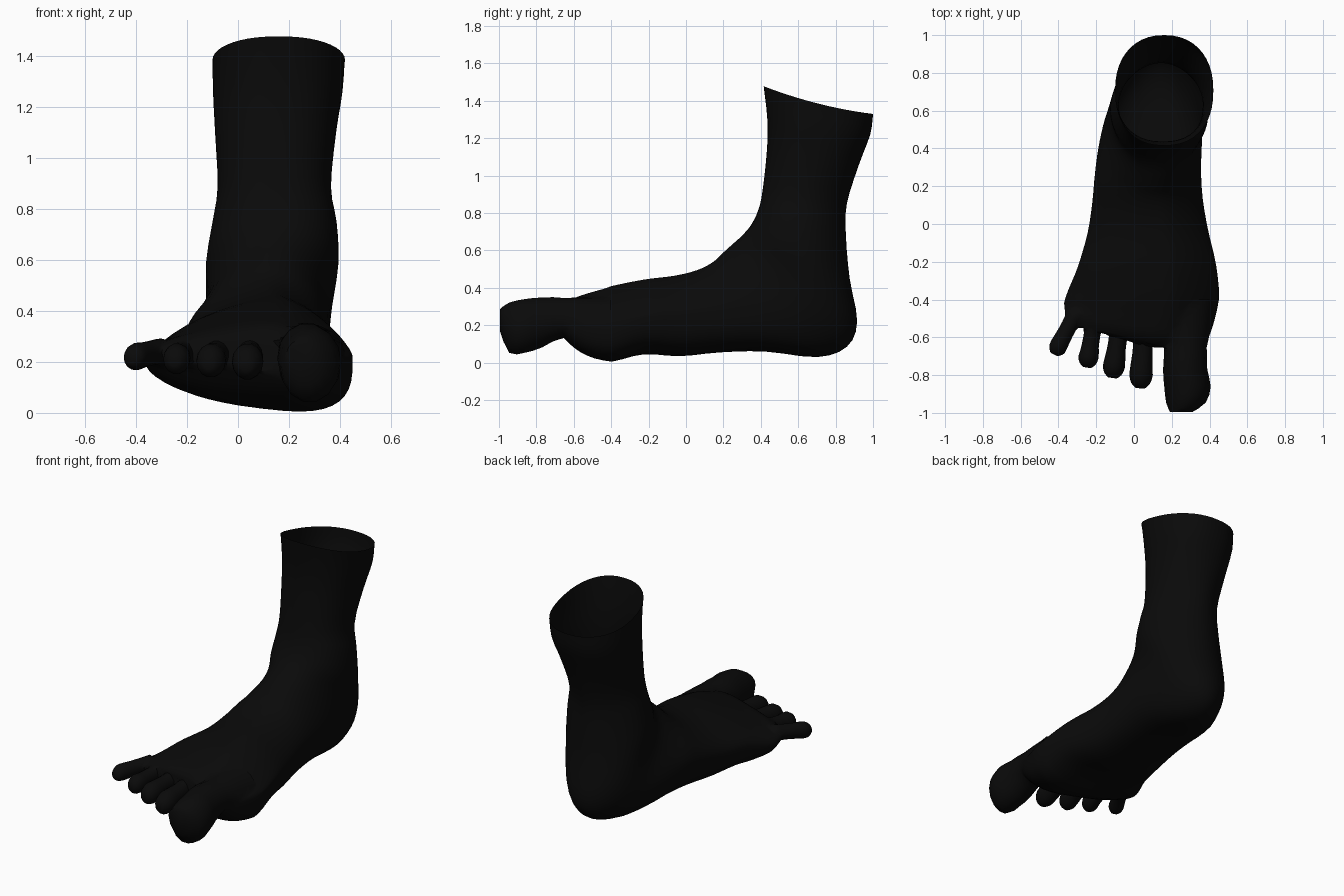
import bpy, bmesh
from math import sin, cos, pi, copysign
from mathutils import Vector

if "Cube" in bpy.data.objects:
    bpy.data.objects.remove(bpy.data.objects["Cube"])

SKIN = bpy.data.materials.new("near_black")
SKIN.diffuse_color = (0.003, 0.003, 0.003, 1)
SKIN.use_nodes = True
SKIN.node_tree.nodes["Principled BSDF"].inputs["Base Color"].default_value = SKIN.diffuse_color


def loft(name, rings):
    """Skin a list of closed rings, cap both ends and return the object."""
    bm = bmesh.new()
    loops = [[bm.verts.new(p) for p in ring] for ring in rings]
    n = len(loops[0])
    for a, b in zip(loops, loops[1:]):
        for i in range(n):
            j = (i + 1) % n
            bm.faces.new((a[i], a[j], b[j], b[i]))
    bm.faces.new(loops[0])
    bm.faces.new(loops[-1])
    bmesh.ops.recalc_face_normals(bm, faces=bm.faces)
    mesh = bpy.data.meshes.new(name)
    bm.to_mesh(mesh)
    bm.free()
    mesh.materials.append(SKIN)
    obj = bpy.data.objects.new(name, mesh)
    bpy.context.collection.objects.link(obj)
    return obj


def catmull(rows, steps):
    """Smoothly interpolate rows of section parameters."""
    out = []
    for i in range(len(rows) - 1):
        quad = [rows[max(i - 1, 0)], rows[i], rows[i + 1], rows[min(i + 2, len(rows) - 1)]]
        for k in range(steps):
            t = k / steps
            out.append([0.5 * (2 * b + (c - a) * t + (2 * a - 5 * b + 4 * c - d) * t ** 2
                               + (3 * b - a - 3 * c + d) * t ** 3) for a, b, c, d in zip(*quad)])
    return out + [list(rows[-1])]


def power(v, e):
    return copysign(abs(v) ** e, v)


def clamp(v):
    return max(0, min(1, v))


def section(row, n=44):
    """Rounded slice between a front/top and a back/bottom point.
    A shifted ridge makes the top peakier and the sole flatter."""
    ay, az, by, bz, xl, xr, skew, slant = row
    peak = clamp(skew / 0.08)
    heel = clamp((by - 0.5) / 0.3) * clamp((1.2 - bz) / 0.3)
    ring = []
    for i in range(n):
        a = 2 * pi * i / n
        e = 0.87 + 0.25 * peak if cos(a) > 0 else 0.9 - 0.15 * peak + 0.2 * heel
        c, s = power(cos(a), e), power(sin(a), e)
        shift = skew if c > 0 else skew * 0.3
        x = (xl + xr) / 2 + s * (xr - xl) / 2 + shift * c * c
        y = (ay + by) / 2 + c * (ay - by) / 2 - slant * (min(x, 0.2) - 0.03)
        z = (az + bz) / 2 + c * (az - bz) / 2
        if c < 0:      # sole drops toward the ball of the big toe
            z += min(slant, 0.1) * 1.2 * c * (x - 0.05)
        elif s > 0:    # inner instep slopes away below the ridge
            z -= 0.13 * clamp(skew / 0.14) * c * s
        ring.append((x, y, z))
    return ring


# Leg and foot: front y, z, back y, z, left x, right x, ridge shift, slant
SECTIONS = [
    (.415, 1.48, 1.0, 1.33, -.10, .42, 0, 0),
    (.435, 1.30, .985, 1.22, -.098, .41, 0, 0),
    (.433, 1.14, .925, 1.06, -.09, .385, 0, 0),
    (.41, .925, .86, .85, -.08, .365, 0, 0),
    (.388, .82, .855, .68, -.10, .387, .005, 0),
    (.347, .735, .875, .45, -.125, .395, .015, 0),
    (.295, .675, .915, .22, -.125, .372, .025, 0),
    (.245, .63, .86, .085, -.14, .362, .03, 0),
    (.19, .58, .70, .03, -.175, .36, .04, 0),
    (.14, .535, .42, .06, -.205, .355, .06, 0),
    (.06, .495, .18, .055, -.22, .365, .075, 0),
    (-.06, .465, -.03, .035, -.245, .395, .09, 0),
    (-.22, .445, -.22, .045, -.295, .435, .12, 0),
    (-.38, .41, -.38, .022, -.345, .45, .14, .10),
    (-.50, .375, -.50, .05, -.37, .42, .14, .20),
    (-.58, .345, -.585, .115, -.365, .385, .12, .25),
    (-.625, .30, -.63, .17, -.34, .35, .06, .25),
]
foot = loft("foot", [section(r) for r in catmull(SECTIONS, 3)])


def toe_ring(c, rx, rz, across, n=14):
    return [c + across * (rx * cos(2 * pi * i / n)) + Vector((0, 0, rz * sin(2 * pi * i / n)))
            for i in range(n)]


# Big toe: centre x, y, z, half width, half height
BIG = [(.285, -.40, .205, .14, .145), (.282, -.54, .222, .13, .135), (.275, -.65, .244, .114, .11),
       (.271, -.77, .215, .117, .137), (.283, -.86, .197, .123, .147),
       (.275, -.945, .187, .105, .138), (.25, -.995, .228, .06, .06)]
toes = [loft("big_toe", [toe_ring(Vector(r[:3]), r[3], r[4], Vector((1, 0, 0)))
                         for r in catmull(BIG, 2)])]

# Small toes: root, tip, half width
SMALL = [((.055, -.50, .245), (.033, -.87, .19), .062),
         ((-.07, -.50, .245), (-.115, -.815, .195), .058),
         ((-.205, -.48, .24), (-.25, -.76, .205), .053),
         ((-.30, -.46, .245), (-.425, -.69, .215), .051)]
PROFILE = [(0, .9), (.35, .88), (.6, .9), (.8, 1.0), (.93, .8), (1, .38)]
for root, tip, r in SMALL:
    root, tip = Vector(root), Vector(tip)
    d = tip - root
    across = Vector((-d.y, d.x, 0)).normalized()
    toes.append(loft("small_toe", [toe_ring(root + d * t, r * f, r * f * 1.15, across)
                                   for t, f in catmull(PROFILE, 2)]))

# Join the toes to the foot
bpy.context.view_layer.objects.active = foot
foot.select_set(True)
for toe in toes:
    mod = foot.modifiers.new("union", 'BOOLEAN')
    mod.operation = 'UNION'
    mod.solver = 'EXACT'
    mod.object = toe
    bpy.ops.object.modifier_apply(modifier=mod.name)
    bpy.data.objects.remove(toe)

# Open the top of the leg, dip its rim and soften the toe joints
bm = bmesh.new()
bm.from_mesh(foot.data)
lid = [f for f in bm.faces if f.calc_center_median().z > 1.3 and f.normal.z > 0.8]
bmesh.ops.delete(bm, geom=lid, context='FACES')
for v in bm.verts:
    if v.is_boundary and v.co.z > 1.3:
        v.co.z -= 0.02 * max(0, 1 - ((v.co.y - 0.7) / 0.3) ** 2)
bmesh.ops.remove_doubles(bm, verts=bm.verts, dist=0.003)
joint = [v for v in bm.verts if -0.68 < v.co.y < -0.42]
for _ in range(3):
    bmesh.ops.smooth_vert(bm, verts=joint, factor=0.4, use_axis_x=True, use_axis_y=True, use_axis_z=True)
bm.to_mesh(foot.data)
bm.free()
bpy.ops.object.shade_smooth_by_angle(angle=1.0)
